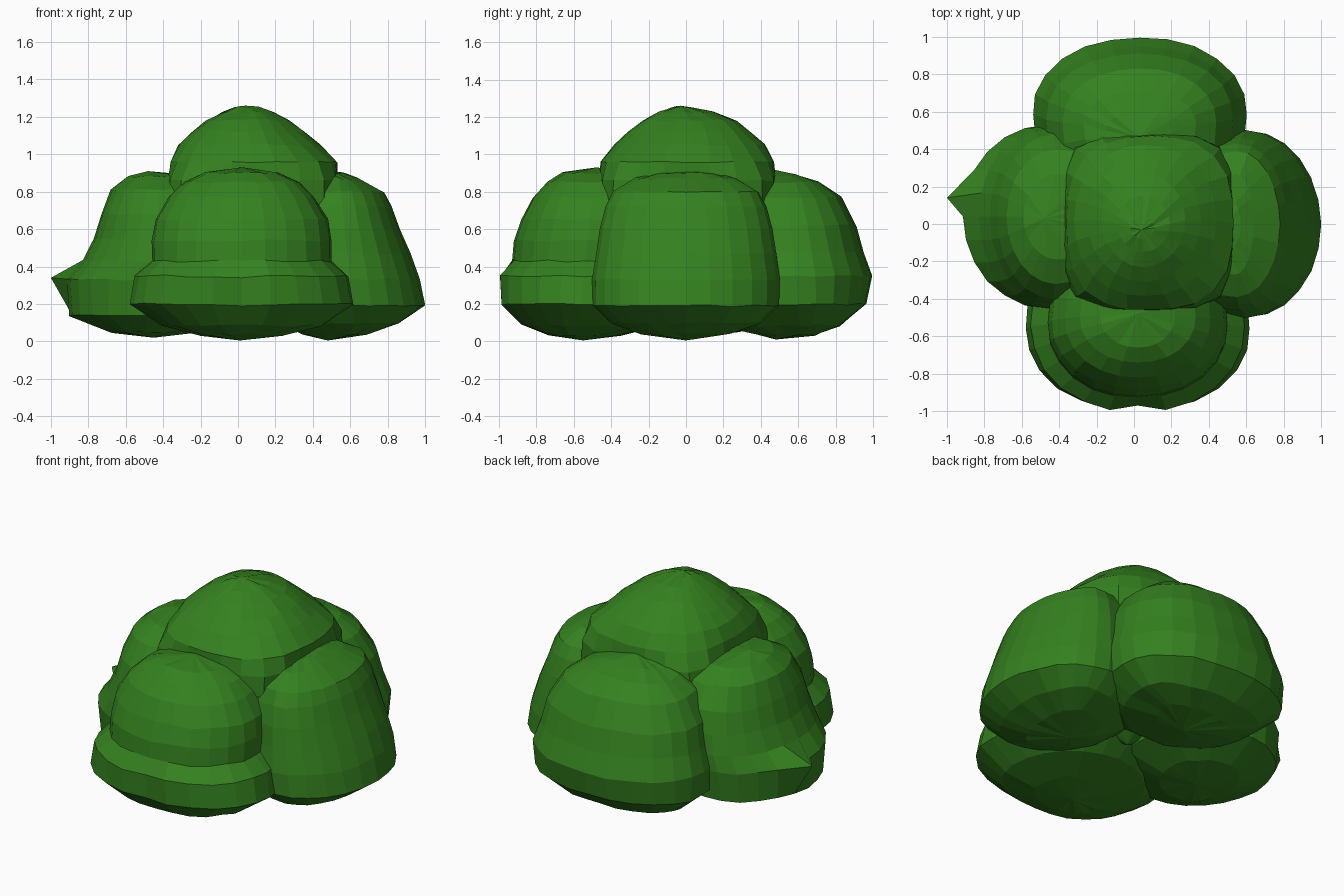
import bpy, bmesh, math, random
from mathutils import Vector

random.seed(4)
leaf = bpy.data.materials.new("leaf_green")
leaf.diffuse_color = (0.035, 0.22, 0.014, 1)


def lobe(name, rings, bottom, top, segs=24, jitter=0.006, pulls=()):
    """Loft rounded rings; each is (z, xmin, xmax, ymin, ymax, cx, cy, squareness)."""
    bm = bmesh.new()
    loops = []
    for z, x0, x1, y0, y1, cx, cy, n in rings:
        loop = []
        for i in range(segs):
            a = 2 * math.pi * i / segs
            c, s = math.cos(a), math.sin(a)
            k = (abs(c) ** n + abs(s) ** n) ** (-1 / n)
            k *= 1 + random.uniform(-jitter, jitter)
            rx = x1 - cx if c > 0 else cx - x0
            ry = y1 - cy if s > 0 else cy - y0
            loop.append(bm.verts.new((cx + c * rx * k, cy + s * ry * k,
                                      z + random.uniform(-jitter, jitter))))
        loops.append(loop)
    lo, hi = bm.verts.new(bottom), bm.verts.new(top)
    for i in range(segs):
        j = (i + 1) % segs
        bm.faces.new((lo, loops[0][j], loops[0][i]))
        bm.faces.new((hi, loops[-1][i], loops[-1][j]))
        for a, b in zip(loops, loops[1:]):
            bm.faces.new((a[i], a[j], b[j], b[i]))
    for p in pulls:
        p = Vector(p)
        min(bm.verts, key=lambda v: (v.co - p).length).co = p
    bmesh.ops.recalc_face_normals(bm, faces=bm.faces)
    me = bpy.data.meshes.new(name)
    bm.to_mesh(me)
    bm.free()
    me.materials.append(leaf)
    ob = bpy.data.objects.new(name, me)
    bpy.context.collection.objects.link(ob)
    return ob


def side_lobe(name, axis, sign, centre, across, profile, bottom, top, n=2, pulls=()):
    """Outer clump: profile rows are (z, outward reach, half width)."""
    rings = []
    for z, out, half in profile:
        # the ring centre leans inward with height, towards the crown
        c = min(centre - 0.1 * z, out - 0.1)
        lo, hi = sorted((sign * out, sign * (c - half * 1.05)))
        if axis == 'x':
            rings.append((z, lo, hi, across - half, across + half, sign * c, across, n))
        else:
            rings.append((z, across - half, across + half, lo, hi, across, sign * c, n))
    return lobe(name, rings, bottom, top, pulls=pulls)


# front clump, with a wide lower skirt
side_lobe("front_clump", 'y', -1, 0.58, 0.02,
          [(0.035, 0.74, 0.22), (0.085, 0.88, 0.43), (0.2, 1.0, 0.6), (0.35, 1.005, 0.57),
           (0.43, 0.93, 0.48), (0.54, 0.92, 0.48), (0.65, 0.88, 0.46), (0.77, 0.82, 0.39),
           (0.85, 0.74, 0.31), (0.9, 0.66, 0.2)],
          (0.01, -0.55, 0.005), (0.02, -0.48, 0.93), n=2.1,
          pulls=[(0.02, -0.97, 0.34), (0.02, -0.965, 0.19)])

# back clump
side_lobe("back_clump", 'y', 1, 0.62, 0.03,
          [(0.035, 0.7, 0.22), (0.085, 0.83, 0.42), (0.2, 0.965, 0.56), (0.35, 0.995, 0.57),
           (0.48, 0.95, 0.53), (0.62, 0.91, 0.5), (0.77, 0.83, 0.41),
           (0.85, 0.71, 0.3), (0.89, 0.6, 0.18)],
          (0.03, 0.48, 0.01), (0.03, 0.46, 0.92), n=2.2)

# left clump, with one pointed leaf tip
side_lobe("left_clump", 'x', -1, 0.5, 0.04,
          [(0.05, 0.68, 0.25), (0.14, 0.9, 0.46), (0.33, 0.915, 0.49), (0.43, 0.83, 0.49),
           (0.55, 0.77, 0.47), (0.68, 0.73, 0.44), (0.81, 0.68, 0.36),
           (0.88, 0.59, 0.23)],
          (-0.45, 0.03, 0.02), (-0.48, 0.03, 0.91),
          pulls=[(-1.0, 0.14, 0.34)])

# right clump
side_lobe("right_clump", 'x', 1, 0.63, 0.0,
          [(0.04, 0.7, 0.24), (0.1, 0.86, 0.4), (0.19, 1.0, 0.5), (0.33, 0.97, 0.5),
           (0.47, 0.92, 0.48), (0.6, 0.865, 0.46), (0.72, 0.82, 0.43), (0.8, 0.78, 0.39),
           (0.87, 0.64, 0.27), (0.9, 0.57, 0.16)],
          (0.48, 0.0, 0.005), (0.48, 0.0, 0.91))

# central crown, draped squarely into the valleys between the clumps
crown = [(0.3, -0.3, 0.42, -0.35, 0.35, 2), (0.58, -0.37, 0.49, -0.43, 0.44, 4.5),
         (0.74, -0.385, 0.52, -0.455, 0.47, 5), (0.86, -0.375, 0.53, -0.46, 0.48, 4),
         (0.96, -0.36, 0.53, -0.46, 0.47, 2.7), (1.05, -0.32, 0.44, -0.385, 0.42, 2.2),
         (1.12, -0.25, 0.36, -0.31, 0.35, 2), (1.18, -0.175, 0.275, -0.23, 0.27, 2),
         (1.225, -0.09, 0.19, -0.15, 0.15, 2), (1.25, -0.02, 0.11, -0.08, 0.04, 2)]
lobe("crown", [(z, x0, x1, y0, y1, (x0 + x1) / 2, (y0 + y1) / 2, n)
               for z, x0, x1, y0, y1, n in crown],
     (0.05, 0, 0.12), (0.04, -0.03, 1.26))
